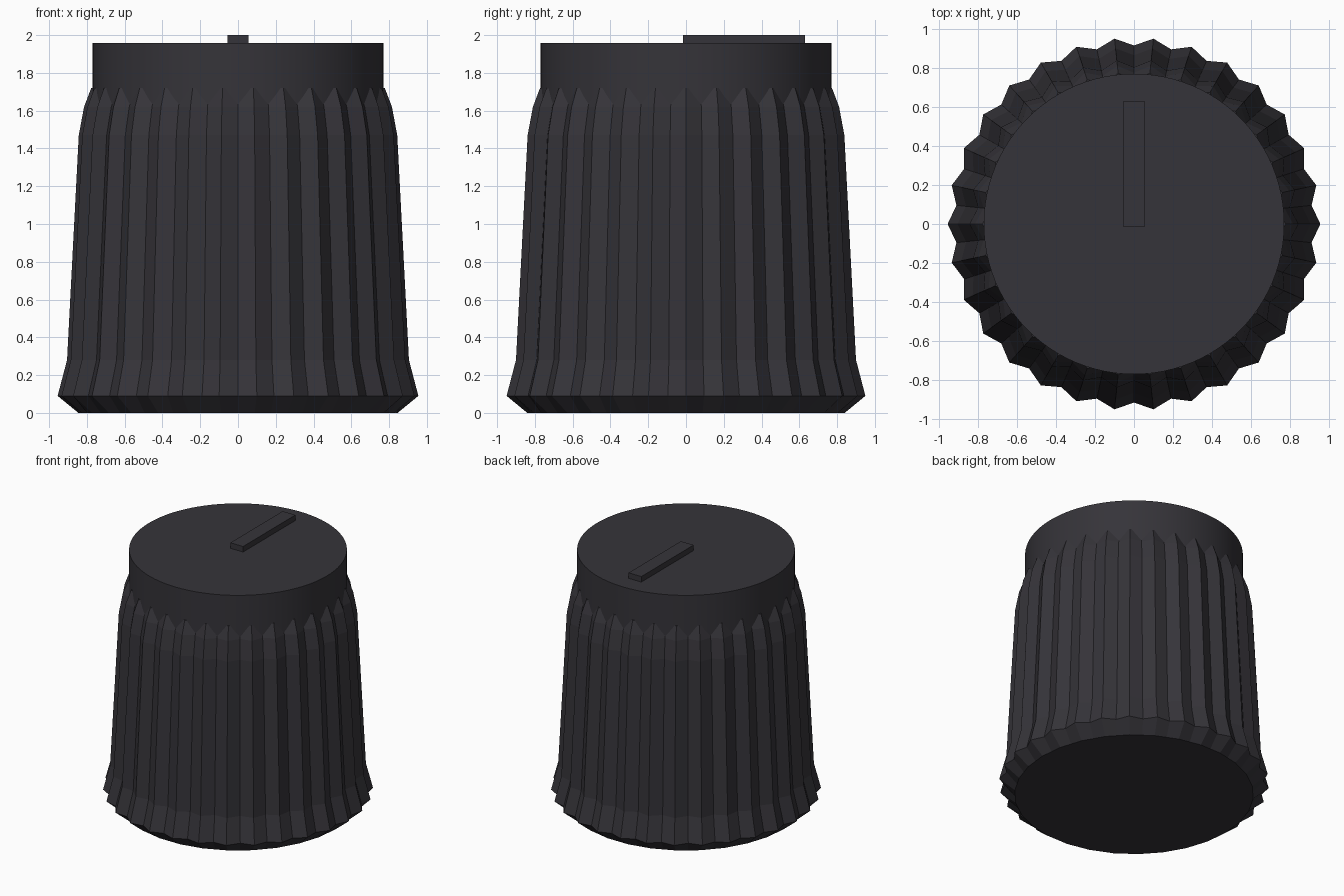
import bpy, bmesh
from math import cos, sin, pi

cube = bpy.data.objects.get("Cube")
if cube:
    bpy.data.objects.remove(cube, do_unlink=True)


def material(name, rgb):
    mat = bpy.data.materials.new(name)
    mat.use_nodes = True
    mat.diffuse_color = (*rgb, 1)
    bsdf = next(n for n in mat.node_tree.nodes if n.type == 'BSDF_PRINCIPLED')
    bsdf.inputs["Base Color"].default_value = (*rgb, 1)
    return mat


charcoal = material("charcoal plastic", (0.036, 0.034, 0.041))


def finish(name, bm, smooth=False):
    bmesh.ops.recalc_face_normals(bm, faces=bm.faces)
    mesh = bpy.data.meshes.new(name)
    bm.to_mesh(mesh)
    bm.free()
    mesh.materials.append(charcoal)
    obj = bpy.data.objects.new(name, mesh)
    bpy.context.collection.objects.link(obj)
    if smooth:
        bpy.ops.object.select_all(action='DESELECT')
        obj.select_set(True)
        bpy.context.view_layer.objects.active = obj
        bpy.ops.object.shade_smooth_by_angle()
    return obj


def lathe(bm, profile, count):
    """Stack rings of (height, even radius, odd radius) and close both ends."""
    rings = []
    for z, even, odd in profile:
        ring = []
        for i in range(count):
            a = 2 * pi * i / count
            r = odd if i % 2 else even
            ring.append(bm.verts.new((r * cos(a), r * sin(a), z)))
        rings.append(ring)
    for low, high in zip(rings, rings[1:]):
        for i in range(count):
            j = (i + 1) % count
            bm.faces.new((low[i], low[j], high[j], high[i]))
    bm.faces.new(rings[0])
    bm.faces.new(rings[-1])


# Grip: ridges and grooves alternate, the top sinks into the cap
TEETH = 30
grip = bmesh.new()
lathe(grip, [(0, 0.845, 0.84), (0.09, 0.955, 0.915), (0.28, 0.905, 0.865),
             (1.47, 0.843, 0.803), (1.62, 0.815, 0.775), (1.72, 0.777, 0.737)],
      TEETH * 2)
finish("ribbed_grip", grip)

# Round cap
cap = bmesh.new()
lathe(cap, [(1.5, 0.77, 0.77), (1.957, 0.77, 0.77)], 96)
finish("cap", cap, smooth=True)

# Raised pointer running from the centre to the back edge
pointer = bmesh.new()
bmesh.ops.create_cube(pointer, size=1)
bmesh.ops.scale(pointer, vec=(0.11, 0.645, 0.06), verts=pointer.verts)
bmesh.ops.translate(pointer, vec=(0, 0.307, 1.97), verts=pointer.verts)
finish("pointer", pointer)
